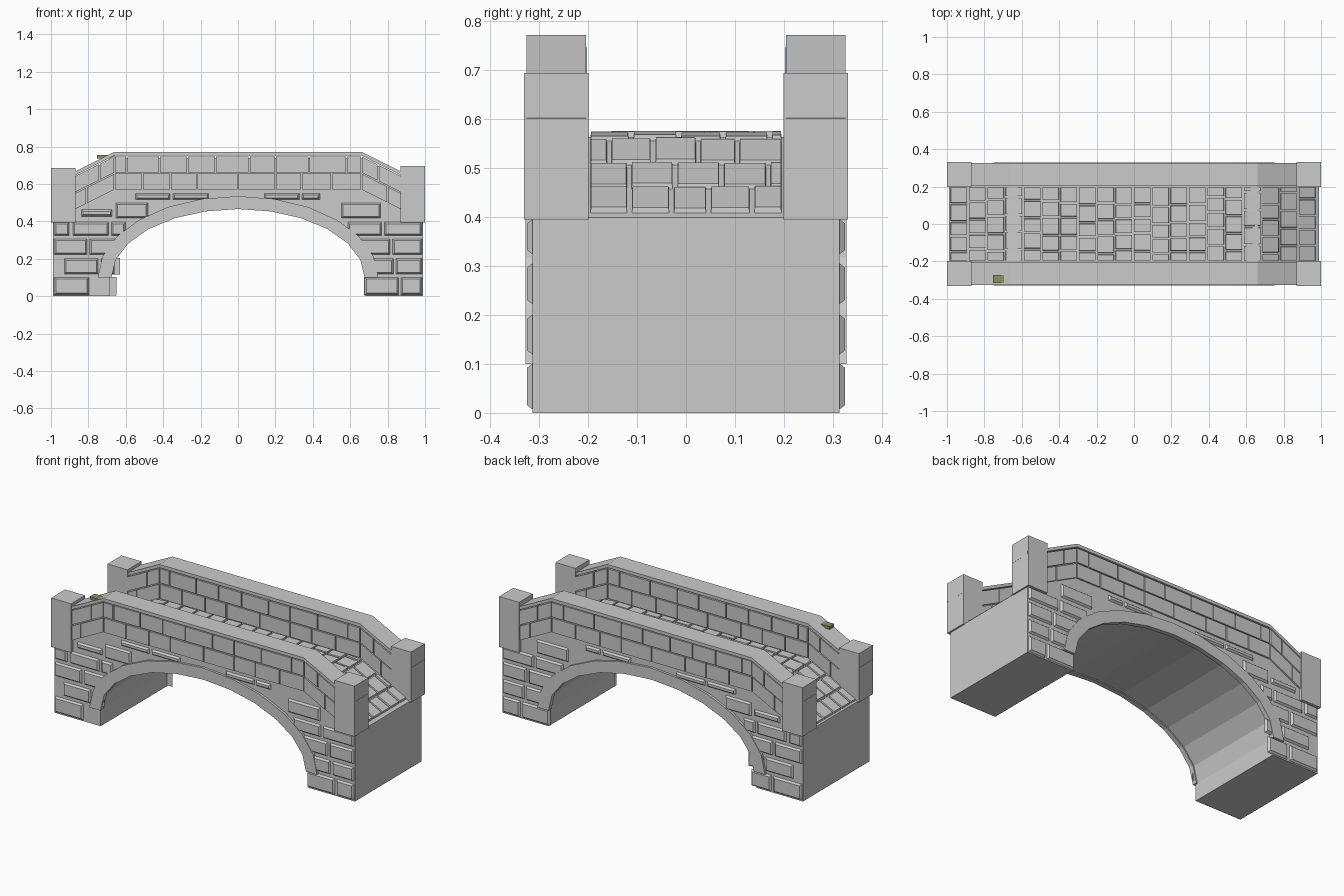
import bpy, bmesh, math, random
from mathutils import Vector

if "Cube" in bpy.data.objects:
    bpy.data.objects.remove(bpy.data.objects["Cube"])
random.seed(4)

def deck_z(x):
    """Height of the humped roadway: flat middle, sloping ends."""
    return 0.575 - 0.5 * max(0.0, abs(x) - 0.66)

def finish(name, bm, material=None):
    bmesh.ops.recalc_face_normals(bm, faces=bm.faces[:])
    me = bpy.data.meshes.new(name)
    bm.to_mesh(me)
    bm.free()
    ob = bpy.data.objects.new(name, me)
    bpy.context.collection.objects.link(ob)
    if material:
        me.materials.append(material)
    return ob

def hexa(bm, low, high):
    """Closed solid between two matching quads."""
    a = [bm.verts.new(p) for p in low]
    b = [bm.verts.new(p) for p in high]
    bm.faces.new(a)
    bm.faces.new(b)
    for i in range(4):
        j = (i + 1) % 4
        bm.faces.new((a[i], a[j], b[j], b[i]))

def box(bm, x0, x1, y0, y1, z0, z1):
    quad = ((x0, y0), (x1, y0), (x1, y1), (x0, y1))
    hexa(bm, [(x, y, z0) for x, y in quad], [(x, y, z1) for x, y in quad])

def prism(bm, profile, y0, y1):
    """Extrude an xz profile along y."""
    a = [bm.verts.new((x, y0, z)) for x, z in profile]
    f = bm.faces.new(a)
    ext = bmesh.ops.extrude_face_region(bm, geom=[f])
    for v in ext['geom']:
        if isinstance(v, bmesh.types.BMVert):
            v.co.y = y1

def ellipse(rx, rz, n=12):
    return [(-rx * math.cos(math.pi * i / n), 0.1 + rz * math.sin(math.pi * i / n))
            for i in range(n + 1)]

def rect(x0, x1, y0, y1):
    return ((x0, y0), (x1, y0), (x1, y1), (x0, y1))

# Solid bridge body with the arched opening
bm = bmesh.new()
deck = [(0.99, deck_z(0.99) - 0.011), (0.66, 0.564), (-0.66, 0.564), (-0.99, deck_z(0.99) - 0.011)]
prism(bm, [(-0.99, 0), (-0.685, 0)] + ellipse(0.685, 0.372) + [(0.685, 0), (0.99, 0)] + deck,
      -0.314, 0.314)
finish("bridge_body", bm)

# Arch ring of twelve wedge stones on each face
inner, outer = ellipse(0.677, 0.366), ellipse(0.75, 0.435)
bm = bmesh.new()
for s in (-1, 1):
    for i in range(12):
        prism(bm, [inner[i], inner[i + 1], outer[i + 1], outer[i]], s * 0.30, s * 0.328)
finish("arch_ring", bm)

# Bevelled facing stones: (z0, z1, [x ranges])
courses = [
    (0.005, 0.103, [(-0.985, -0.795), (0.675, 0.86), (0.868, 0.985)]),
    (0.117, 0.203, [(-0.93, -0.745), (-0.735, -0.66), (0.70, 0.833), (0.842, 0.985)]),
    (0.220, 0.308, [(-0.985, -0.805), (-0.795, -0.64), (0.65, 0.815), (0.825, 0.985)]),
    (0.322, 0.398, [(-0.985, -0.90), (-0.885, -0.69), (-0.68, -0.60), (0.585, 0.77), (0.78, 0.985)]),
    (0.415, 0.500, [(-0.655, -0.48), (0.55, 0.765)]),
    (0.425, 0.465, [(-0.84, -0.67)]),
    (0.515, 0.552, [(-0.55, -0.36), (-0.35, -0.155), (0.14, 0.33), (0.34, 0.44)]),
]
for name, s in (("front_facing_stones", -1), ("back_facing_stones", 1)):
    bm = bmesh.new()
    rows = [(z0, z1, list(xs)) for z0, z1, xs in courses]
    if s == 1:  # back stones lap past the opening edge
        rows[0][2].append((-0.785, -0.65))
        rows[1][2].append((-0.72, -0.63))
    for z0, z1, xs in rows:
        for x0, x1 in xs:
            c = 0.011
            hexa(bm, [(x, s * 0.311, z) for x, z in rect(x0, x1, z0, z1)],
                 [(x, s * 0.325, z) for x, z in rect(x0 + c, x1 - c, z0 + c, z1 - c)])
    finish(name, bm)

# Roadway paving, rows across the bridge following the hump
bm = bmesh.new()
x = -0.985
while x < 0.97:
    x1 = min(x + 0.098, 0.985)
    y = -0.2
    first = random.uniform(0.04, 0.09)
    while y < 0.195:
        y1 = y + (first if y == -0.2 else random.uniform(0.075, 0.098))
        if y1 > 0.175:
            y1 = 0.2
        g, c, lift = 0.004, 0.006, random.uniform(-0.002, 0.001)
        hexa(bm, [(a, b, deck_z(a) - 0.018) for a, b in rect(x + g, x1 - g, y + g, y1 - g)],
             [(a, b, deck_z(a) + lift) for a, b in rect(x + c, x1 - c, y + c, y1 - c)])
        y = y1
    x = x1
finish("roadway_paving", bm)

# Parapets: recessed core, two courses of blocks and a coping on each side
lower = [-0.93, -0.81, -0.66, -0.51, -0.36, -0.22, 0.0, 0.2, 0.34, 0.5, 0.66, 0.80, 0.93]
upper = [-0.93, -0.74, -0.66, -0.595, -0.42, -0.27, -0.12, 0.06, 0.2, 0.38, 0.58, 0.66, 0.75, 0.93]

def band(x0, low, high):
    """Profile strip that follows the hump between two heights above it."""
    xs = (-x0, -0.66, 0.66, x0)
    return [(a, deck_z(a) + low) for a in xs] + [(a, deck_z(a) + high) for a in reversed(xs)]

for name, s in (("front", -1), ("back", 1)):
    bm = bmesh.new()
    prism(bm, band(0.95, -0.03, 0.165), s * 0.212, s * 0.314)
    finish(name + "_parapet_core", bm)
    bm = bmesh.new()
    for edges, z0, z1 in ((lower, -0.005, 0.080), (upper, 0.087, 0.172)):
        for a, b in zip(edges, edges[1:]):
            a, b = a + 0.003, b - 0.003
            o = random.uniform(-0.002, 0.001)
            prism(bm, [(a, deck_z(a) + z0), (b, deck_z(b) + z0),
                       (b, deck_z(b) + z1), (a, deck_z(a) + z1)],
                  s * (0.203 - o), s * (0.324 + o))
    finish(name + "_parapet_blocks", bm)
    bm = bmesh.new()
    prism(bm, band(1.0, 0.178, 0.197), s * 0.204, s * 0.326)
    finish(name + "_coping", bm)

# Four end pillars
for xn, sx, top in (("left", -1, 0.686), ("right", 1, 0.695)):
    for yn, sy in (("front", -1), ("back", 1)):
        bm = bmesh.new()
        box(bm, *sorted((sx * 0.868, sx * 0.999)), *sorted((sy * 0.199, sy * 0.331)), 0.395, top)
        finish(f"{yn}_{xn}_pillar", bm)

# Small moss patch on the front coping
moss = bpy.data.materials.new("moss_green")
moss.diffuse_color = (0.25, 0.29, 0.12, 1)
moss.use_nodes = True
moss.node_tree.nodes["Principled BSDF"].inputs["Base Color"].default_value = moss.diffuse_color
bm = bmesh.new()
box(bm, -0.755, -0.66, -0.316, -0.272, 0.737, 0.754)
finish("moss_patch", bm, moss)
